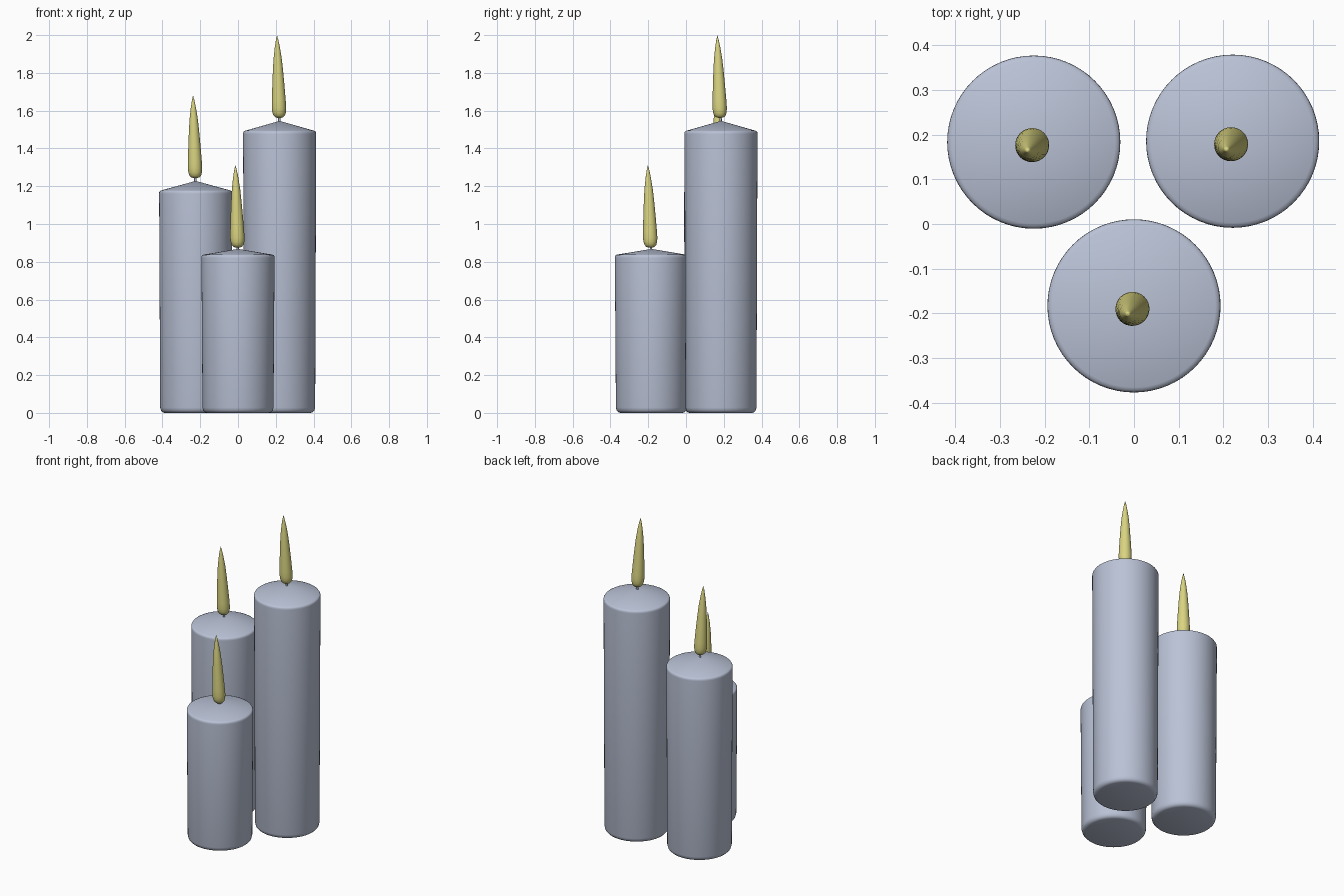
import bpy, bmesh, math

cube = bpy.data.objects.get("Cube")
if cube:
    bpy.data.objects.remove(cube, do_unlink=True)


def material(name, rgb):
    m = bpy.data.materials.new(name)
    m.use_nodes = True
    m.diffuse_color = (*rgb, 1)
    bsdf = next(n for n in m.node_tree.nodes if n.type == 'BSDF_PRINCIPLED')
    bsdf.inputs["Base Color"].default_value = (*rgb, 1)
    return m


WAX = material("grey_blue_wax", (0.49, 0.54, 0.67))
FLAME = material("flame_yellow", (0.70, 0.66, 0.22))


def lathe(name, profile, location, mat, segments, lean=(0, 0), sharp=40):
    """Revolve (radius, z) points about z; lean shifts the rings sideways with height."""
    bm = bmesh.new()
    top = profile[-1][1]
    rings = []
    for r, z in profile:
        t = z / top
        cx, cy = lean[0] * t, lean[1] * t
        if r == 0:
            rings.append([bm.verts.new((cx, cy, z))])
            continue
        angles = [2 * math.pi * i / segments for i in range(segments)]
        rings.append([bm.verts.new((cx + r * math.cos(a), cy + r * math.sin(a), z))
                      for a in angles])
    for low, high in zip(rings, rings[1:]):
        for i in range(segments):
            j = (i + 1) % segments
            if len(high) == 1:
                bm.faces.new((low[i], low[j], high[0]))
            else:
                bm.faces.new((low[i], low[j], high[j], high[i]))
    # flat end caps
    bm.faces.new(rings[0][::-1])
    if len(rings[-1]) > 1:
        bm.faces.new(rings[-1])
    mesh = bpy.data.meshes.new(name)
    bm.to_mesh(mesh)
    bm.free()
    mesh.materials.append(mat)
    obj = bpy.data.objects.new(name, mesh)
    obj.location = location
    bpy.context.collection.objects.link(obj)
    bpy.ops.object.select_all(action='DESELECT')
    obj.select_set(True)
    bpy.context.view_layer.objects.active = obj
    bpy.ops.object.shade_smooth_by_angle(angle=math.radians(sharp))
    return obj


# Flame teardrop: radius, height
FLAME_PROFILE = [(0.010, 0), (0.022, 0.004), (0.031, 0.014), (0.036, 0.030),
                 (0.038, 0.052), (0.037, 0.085), (0.034, 0.14), (0.031, 0.19),
                 (0.027, 0.25), (0.022, 0.31), (0.014, 0.37), (0.007, 0.41), (0, 0.438)]

# name, x, y, shoulder height, peak height, flame base height
CANDLES = [("short", 0.0, -0.183, 0.832, 0.868, 0.875),
           ("medium", -0.224, 0.183, 1.172, 1.228, 1.243),
           ("tall", 0.2205, 0.185, 1.488, 1.546, 1.562)]

for name, x, y, shoulder, peak, flame_z in CANDLES:
    # Slightly tapered body, rounded foot, soft shoulder and shallow cone top
    body = [(0.165, 0), (0.176, 0.004), (0.184, 0.013), (0.188, 0.028),
            (0.1935, shoulder - 0.012), (0.193, shoulder - 0.003),
            (0.189, shoulder + 0.003), (0.182, shoulder + 0.006), (0, peak)]
    lathe(name + "_candle_body", body, (x, y, 0), WAX, 64)

    # Wick from the cone into the flame
    wick_z = peak - 0.01
    lathe(name + "_candle_wick", [(0.006, 0), (0.006, flame_z + 0.02 - wick_z)],
          (x - 0.002, y - 0.002, wick_z), WAX, 12)

    # Leaning flame
    lathe(name + "_candle_flame", FLAME_PROFILE, (x - 0.002, y - 0.005, flame_z),
          FLAME, 32, lean=(-0.012, -0.014), sharp=60)
